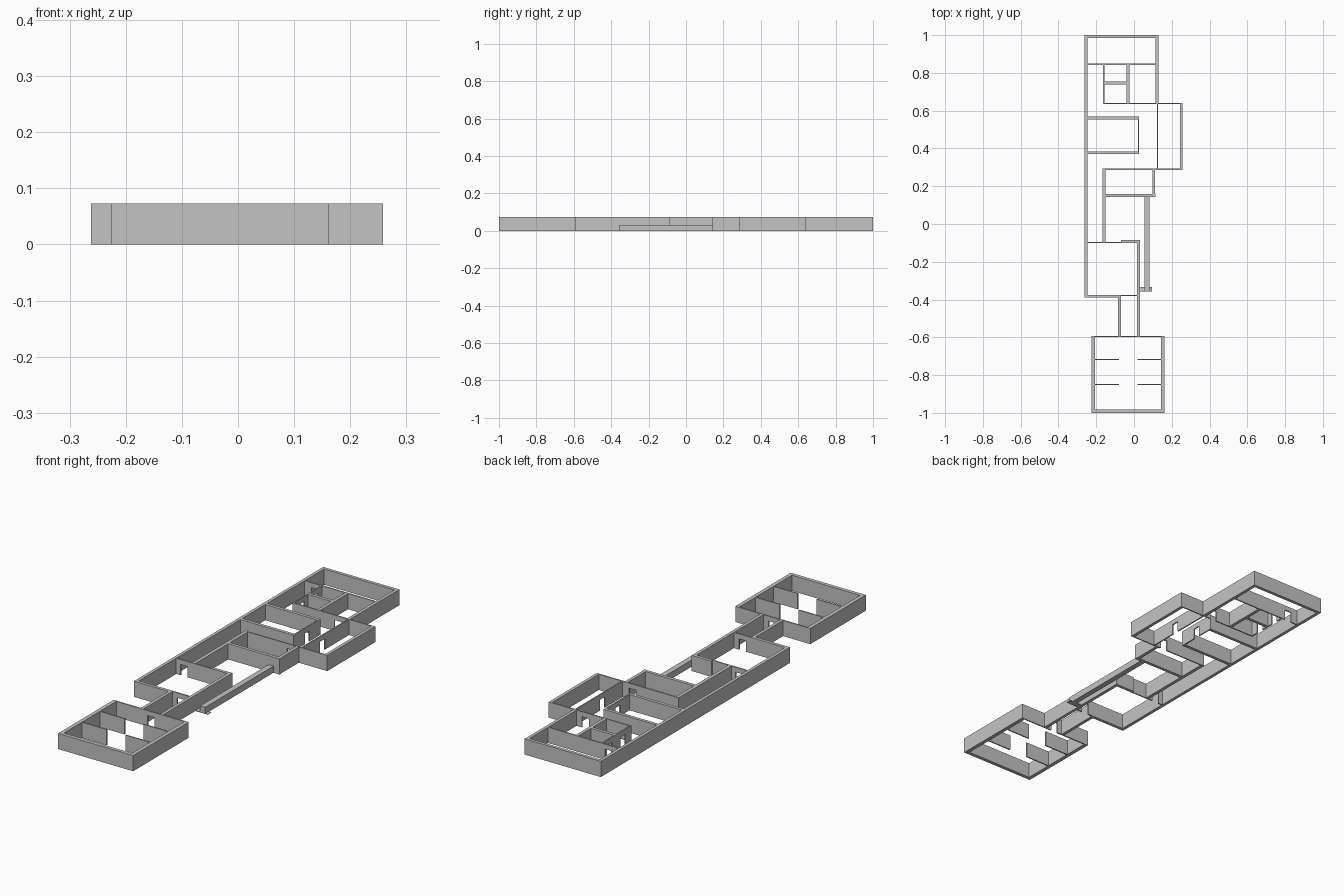
import bpy
import bmesh

cube = bpy.data.objects.get("Cube")
if cube:
    bpy.data.objects.remove(cube, do_unlink=True)

HEIGHT = 0.073
DOOR_W, DOOR_H = 0.036, 0.05
THICK, THIN = 0.015, 0.006

plaster = bpy.data.materials.new("grey_plaster")
plaster.use_nodes = True
colour = (0.55, 0.55, 0.55, 1)
plaster.diffuse_color = colour
plaster.node_tree.nodes["Principled BSDF"].inputs["Base Color"].default_value = colour


def wall(name, axis, start, end, side, thick=THICK, doors=(), height=HEIGHT):
    """Straight wall running along an axis; side is its lower edge across."""
    # elevation outline, with a notch for each doorway
    outline = [(start, 0)]
    for d in sorted(doors):
        a, b = d - DOOR_W / 2, d + DOOR_W / 2
        outline += [(a, 0), (a, DOOR_H), (b, DOOR_H), (b, 0)]
    outline += [(end, 0), (end, height), (start, height)]
    bm = bmesh.new()

    def place(u, v, z):
        return (u, v, z) if axis == "x" else (v, u, z)

    face = bm.faces.new([bm.verts.new(place(u, side, z)) for u, z in outline])
    new = bmesh.ops.extrude_face_region(bm, geom=[face])["geom"]
    verts = [g for g in new if isinstance(g, bmesh.types.BMVert)]
    bmesh.ops.translate(bm, verts=verts, vec=place(0, thick, 0))
    bmesh.ops.recalc_face_normals(bm, faces=bm.faces)
    mesh = bpy.data.meshes.new(name)
    bm.to_mesh(mesh)
    bm.free()
    mesh.materials.append(plaster)
    obj = bpy.data.objects.new(name, mesh)
    bpy.context.collection.objects.link(obj)
    return obj


# Long outer wall and back room
wall("long_right_wall", "y", -0.39, 1.0, -0.262)
wall("back_wall", "x", -0.247, 0.13, 0.985)
wall("back_room_left_wall", "y", 0.64, 0.985, 0.115)
wall("back_room_partition", "x", -0.247, 0.115, 0.843, THIN, [-0.195])

# Pair of small rooms
wall("small_rooms_right_wall", "y", 0.64, 0.843, -0.163, THIN, [0.695, 0.795])
wall("small_rooms_left_wall", "y", 0.64, 0.843, -0.039)
wall("small_rooms_divider", "x", -0.157, -0.039, 0.739)
wall("small_rooms_front_wall", "x", -0.163, 0.258, 0.634, THIN, [0.07])

# Side annex
wall("annex_left_wall", "y", 0.293, 0.634, 0.243)
wall("annex_right_wall", "y", 0.293, 0.634, 0.121, THIN, [0.44])
wall("annex_front_wall", "x", -0.167, 0.258, 0.287, THIN, [0.07])

# Middle room against the long wall
wall("middle_room_back_wall", "x", -0.247, 0.027, 0.553)
wall("middle_room_front_wall", "x", -0.247, 0.027, 0.37)
wall("middle_room_left_wall", "y", 0.385, 0.553, 0.021, THIN, [0.47])

# Hall room and courtyard
wall("hall_front_wall", "x", -0.151, 0.113, 0.143)
wall("hall_left_wall", "y", 0.158, 0.287, 0.097)
wall("courtyard_right_wall", "y", -0.1, 0.287, -0.167, 0.016)
wall("low_garden_wall", "y", -0.358, 0.143, 0.056, 0.026, height=0.031)
wall("garden_wall_step", "x", 0.031, 0.095, -0.358, 0.024, height=0.003)

# Front hall
wall("front_hall_back_wall_thin", "x", -0.247, -0.07, -0.101, THIN, [-0.207])
wall("front_hall_back_wall", "x", -0.07, 0.031, -0.101)
wall("front_hall_left_wall", "y", -0.592, -0.101, 0.016)
wall("front_hall_front_wall", "x", -0.247, -0.07, -0.39)
wall("front_hall_front_wall_thin", "x", -0.07, 0.016, -0.381, THIN, [-0.028])
wall("corridor_right_wall", "y", -0.592, -0.39, -0.085)

# Front room with stub partitions
wall("front_room_back_wall", "x", -0.225, 0.161, -0.598, THIN, [-0.028])
wall("front_room_front_wall", "x", -0.225, 0.161, -1.0, 0.017)
wall("front_room_right_wall", "y", -0.983, -0.598, -0.225, 0.018)
wall("front_room_left_wall", "y", -0.983, -0.598, 0.143, 0.018)
for label, y in (("back", -0.72), ("front", -0.852)):
    wall(label + "_stub_partition_right", "x", -0.207, -0.08, y, THIN)
    wall(label + "_stub_partition_left", "x", 0.018, 0.143, y, THIN)
